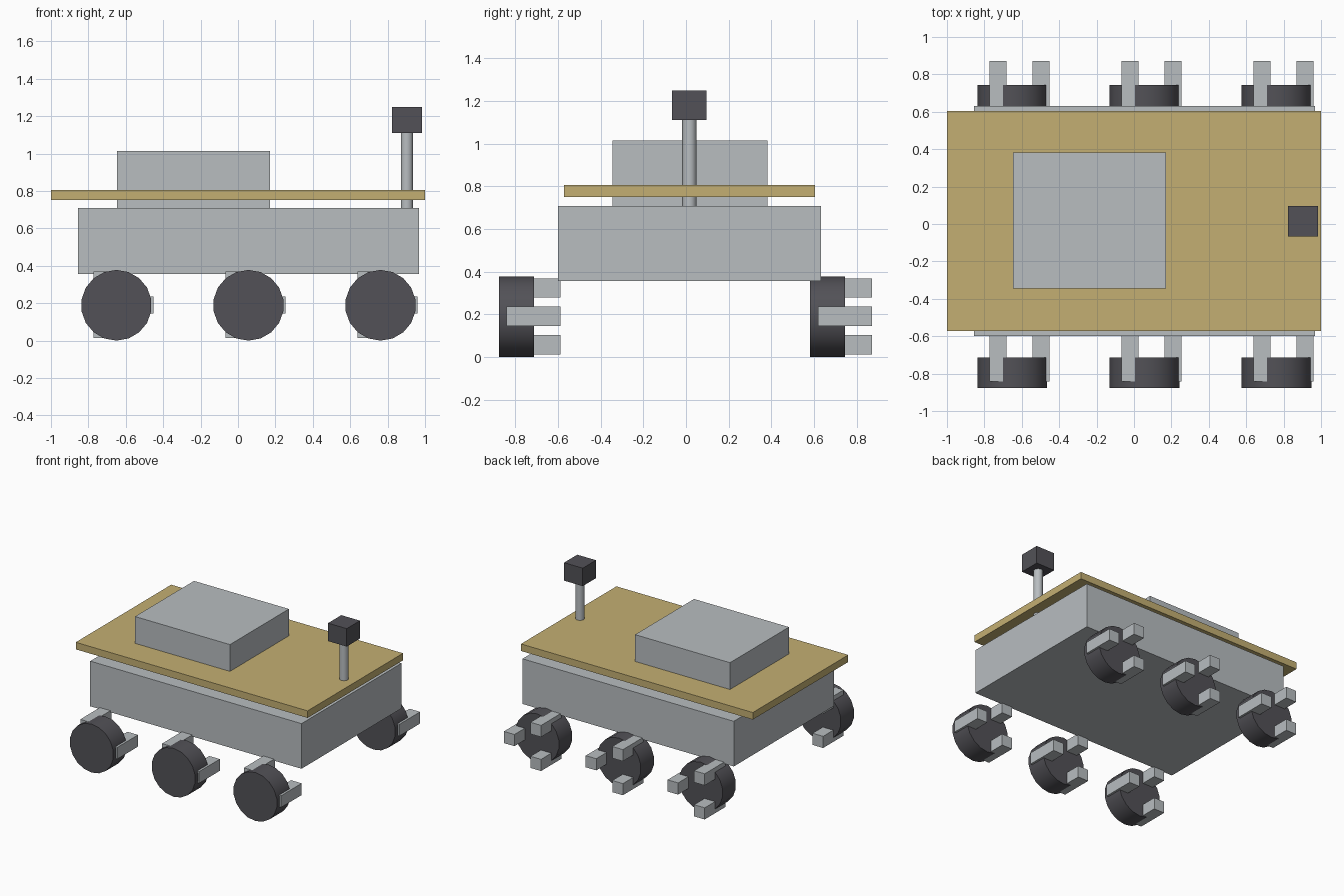
import bpy
import math

if "Cube" in bpy.data.objects:
    bpy.data.objects.remove(bpy.data.objects["Cube"])


def material(name, rgb):
    m = bpy.data.materials.new(name)
    m.diffuse_color = (*rgb, 1.0)
    m.use_nodes = True
    m.node_tree.nodes["Principled BSDF"].inputs["Base Color"].default_value = m.diffuse_color
    return m


GREY = material("light_grey", (0.48, 0.51, 0.53))
GOLD = material("gold_tan", (0.55, 0.43, 0.17))
DARK = material("dark_grey", (0.085, 0.083, 0.095))


def box(name, x, y, z, mat):
    """Axis-aligned box given (min, max) along each axis."""
    spans = (x, y, z)
    bpy.ops.mesh.primitive_cube_add(size=1, location=[(a + b) / 2 for a, b in spans])
    ob = bpy.context.object
    ob.name = name
    ob.scale = [b - a for a, b in spans]
    bpy.ops.object.transform_apply(location=False, rotation=False, scale=True)
    ob.data.materials.append(mat)
    return ob


def cylinder(name, sides, radius, depth, centre, mat, rotation=(0, 0, 0)):
    bpy.ops.mesh.primitive_cylinder_add(vertices=sides, radius=radius, depth=depth,
                                        location=centre, rotation=rotation)
    ob = bpy.context.object
    ob.name = name
    bpy.ops.object.shade_smooth_by_angle(angle=math.radians(40))
    ob.data.materials.append(mat)
    return ob


# Chassis, solar deck and equipment box
box("chassis", (-0.855, 0.968), (-0.60, 0.632), (0.357, 0.709), GREY)
box("solar_deck", (-1.0, 1.0), (-0.571, 0.605), (0.751, 0.806), GOLD)
box("equipment_box", (-0.647, 0.172), (-0.345, 0.382), (0.709, 1.015), GREY)

# Camera mast and head
cylinder("mast", 10, 0.034, 0.402, (0.903, 0.016, 0.91), GREY)
box("camera_head", (0.823, 0.984), (-0.066, 0.097), (1.11, 1.25), DARK)

# Wheels, each with three lugs spaced evenly around the axle
AXLE_Z, LUG_RING, LUG_HALF, LUG_LEN = 0.189, 0.153, 0.0455, 0.254
for side, wheel_y, lug_y in (("front", -0.794, -0.714), ("back", 0.663, 0.745)):
    for i, wx in enumerate((-0.65, 0.056, 0.762)):
        cylinder(f"{side}_wheel_{i + 1}", 18, 0.189, 0.163, (wx, wheel_y, AXLE_Z),
                 DARK, (math.pi / 2, 0, 0))
        for k in range(3):
            a = math.radians(120 * k)
            cx = wx + LUG_RING * math.cos(a)
            cz = AXLE_Z + 0.002 + LUG_RING * math.sin(a)
            box(f"{side}_wheel_{i + 1}_lug_{k + 1}",
                (cx - LUG_HALF, cx + LUG_HALF),
                (lug_y - LUG_LEN / 2, lug_y + LUG_LEN / 2),
                (cz - LUG_HALF, cz + LUG_HALF), GREY)
